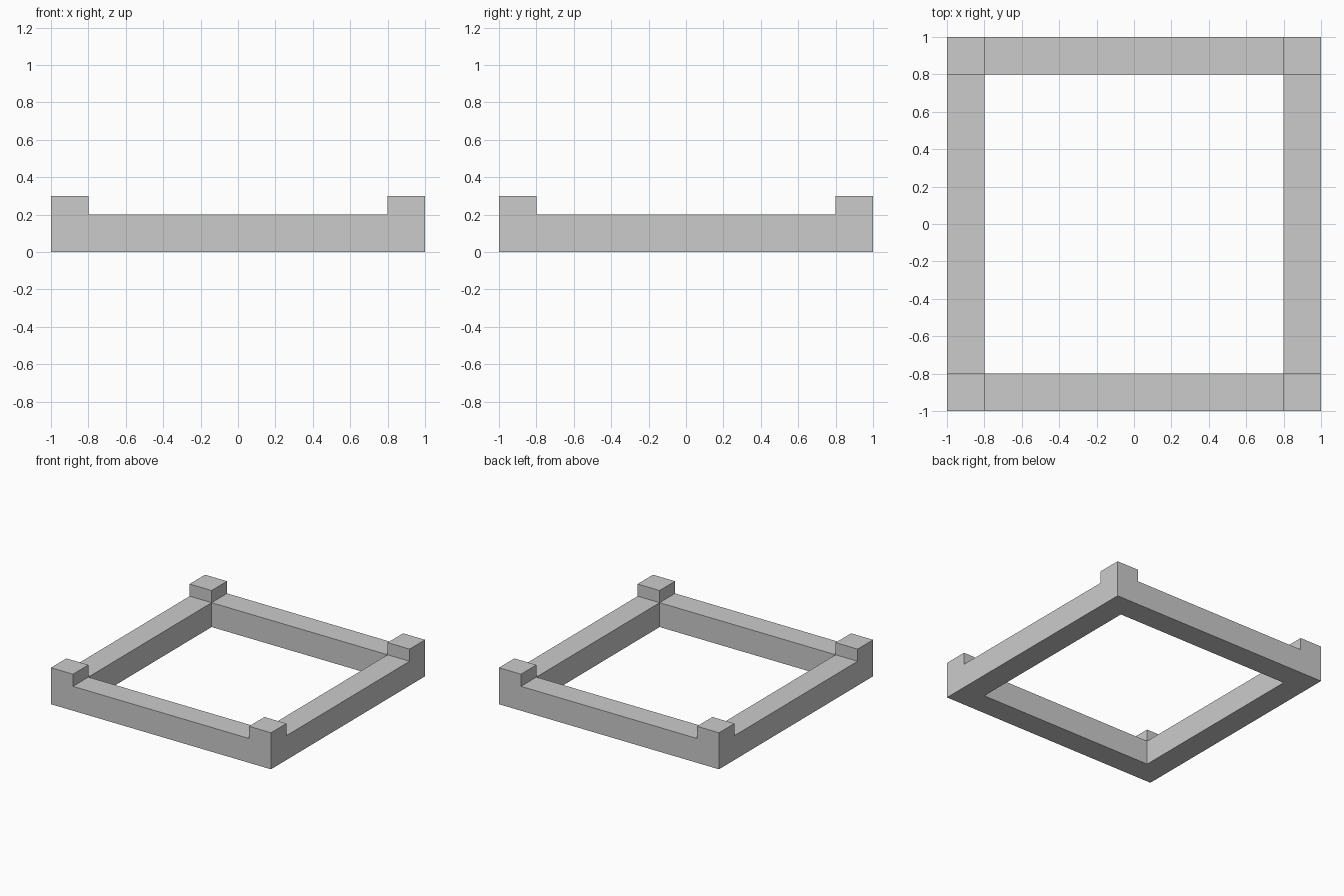
import bpy, bmesh

if "Cube" in bpy.data.objects:
    bpy.data.objects.remove(bpy.data.objects["Cube"])

RAIL_HEIGHT = 0.2
POST_RISE = 0.1
STEPS = (-1.0, -0.8, 0.8, 1.0)

bm = bmesh.new()

# Square ring footprint: a 3x3 layout of cells without the middle one
grid = [[bm.verts.new((x, y, 0)) for y in STEPS] for x in STEPS]
ring = []
for i in range(3):
    for j in range(3):
        if (i, j) != (1, 1):
            ring.append(bm.faces.new((grid[i][j], grid[i + 1][j],
                                      grid[i + 1][j + 1], grid[i][j + 1])))


def raise_faces(faces, height):
    """Extrude faces straight up and return the new top faces."""
    geom = bmesh.ops.extrude_face_region(bm, geom=faces)["geom"]
    verts = [g for g in geom if isinstance(g, bmesh.types.BMVert)]
    bmesh.ops.translate(bm, verts=verts, vec=(0, 0, height))
    return [g for g in geom if isinstance(g, bmesh.types.BMFace)]


# Rails, then the raised corner blocks
tops = raise_faces(ring, RAIL_HEIGHT)
corners = []
for face in tops:
    c = face.calc_center_median()
    if c.z > RAIL_HEIGHT - 0.01 and min(abs(c.x), abs(c.y)) > 0.8:
        corners.append(face)
raise_faces(corners, POST_RISE)

bmesh.ops.recalc_face_normals(bm, faces=bm.faces[:])
mesh = bpy.data.meshes.new("square_frame")
bm.to_mesh(mesh)
bm.free()
bpy.context.collection.objects.link(bpy.data.objects.new("square_frame", mesh))
